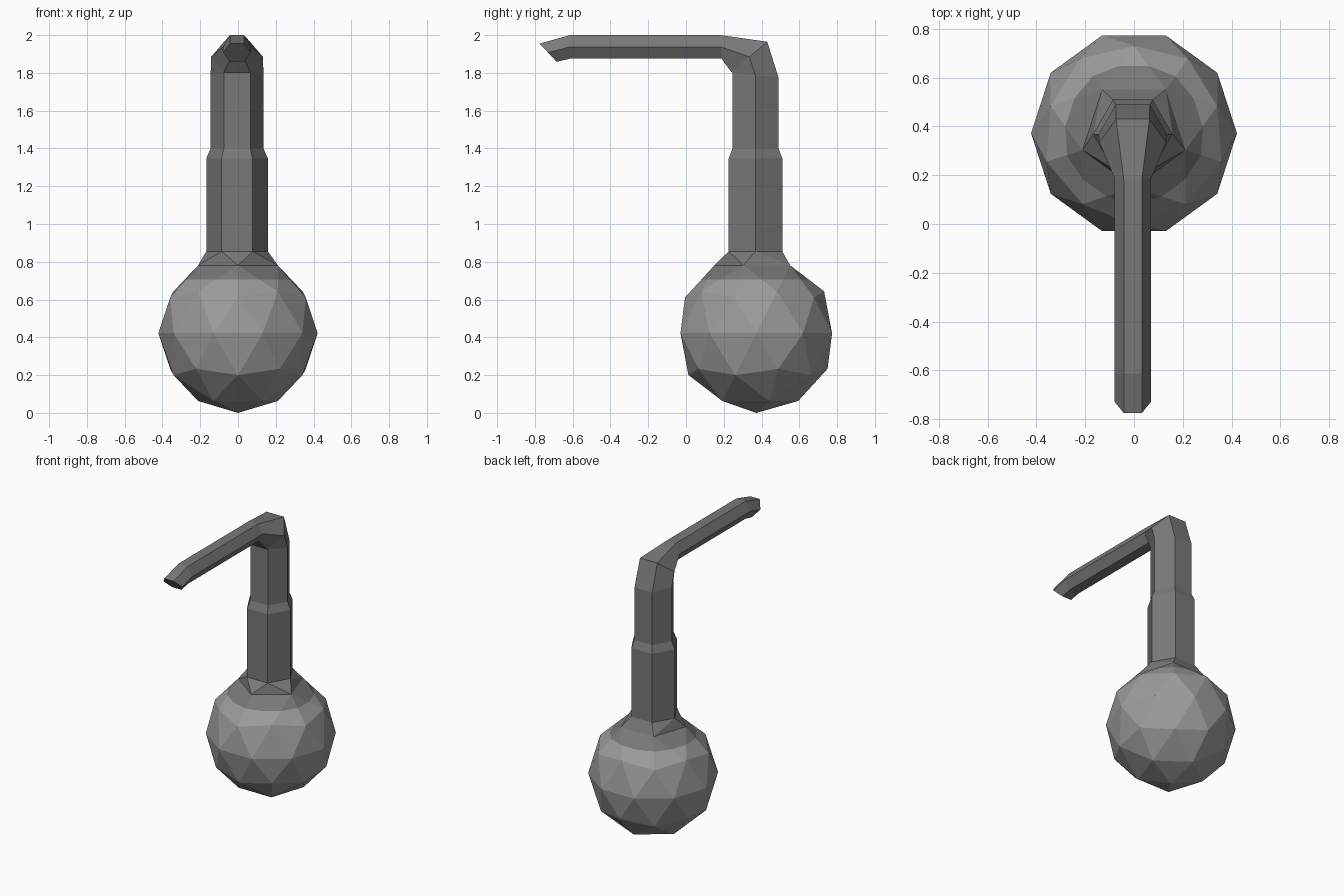
import bpy, bmesh, math
from mathutils import Vector, Matrix

if "Cube" in bpy.data.objects:
    bpy.data.objects.remove(bpy.data.objects["Cube"])

CX = -0.005            # neck and arm sit a hair off centre
BALL_R = 0.422
BALL_Y = 0.372


def material(name, v):
    m = bpy.data.materials.new(name)
    m.diffuse_color = (v, v, v, 1)
    m.use_nodes = True
    m.node_tree.nodes["Principled BSDF"].inputs["Base Color"].default_value = m.diffuse_color
    return m


light = material("light grey", 0.33)
dark = material("dark grey", 0.19)


def finish(bm, name, mats):
    bmesh.ops.recalc_face_normals(bm, faces=bm.faces[:])
    me = bpy.data.meshes.new(name)
    bm.to_mesh(me)
    bm.free()
    ob = bpy.data.objects.new(name, me)
    for m in mats:
        me.materials.append(m)
    bpy.context.collection.objects.link(ob)
    return ob


def hex_ring(y, z, vy, vz, r):
    """Hexagon with corners on x; (vy, vz) runs from centre to one flat side."""
    c = Vector((CX, y, z))
    up = Vector((0, vy, vz))
    x = Vector((r, 0, 0))
    return [c + x, c + x / 2 + up, c - x / 2 + up,
            c - x, c - x / 2 - up, c + x / 2 - up]


# Neck, bend and arm: y, z, side vector, radius
RINGS = [
    (0.368, 0.855, 0.142, 0, 0.163),
    (0.368, 1.347, 0.142, 0, 0.163),
    (0.368, 1.40, 0.122, 0, 0.14),
    (0.368, 1.788, 0.122, -0.013, 0.14),
    (0.335, 1.885, 0.095, 0.08, 0.137),
    (0.185, 1.9375, -0.003, 0.0625, 0.074),
    (-0.615, 1.9375, 0, 0.0625, 0.074),
    (-0.73, 1.907, -0.045, 0.048, 0.074),
]

# Ball: low-poly sphere with its top point removed and a dark cap
bm = bmesh.new()
place = Matrix.Translation((0, BALL_Y, BALL_R)) @ Matrix.Rotation(-math.pi / 2, 4, 'Z')
bmesh.ops.create_icosphere(bm, subdivisions=2, radius=BALL_R, matrix=place)
top = max(bm.verts, key=lambda v: v.co.z)
bmesh.ops.delete(bm, geom=[top], context='VERTS')
rim = [v.co.copy() for v in bm.verts if v.co.z > 0.77]
bmesh.ops.bisect_plane(bm, geom=bm.verts[:] + bm.edges[:] + bm.faces[:],
                       plane_co=(0, 0, 0.707), plane_no=(0, 0, 1))
for f in bm.faces:
    f.material_index = 1 if f.calc_center_median().z > 0.707 else 0
finish(bm, "ball", [light, dark])

# Collar: joins the five-sided rim of the ball to the six-sided neck
bm = bmesh.new()
pts = [bm.verts.new(p) for p in rim + hex_ring(*RINGS[0])]
bmesh.ops.convex_hull(bm, input=pts)
# drop the hidden flat ends
flat = [f for f in bm.faces if abs(f.normal.z) > 0.99]
bmesh.ops.delete(bm, geom=flat, context='FACES')
finish(bm, "collar", [dark])

# Bent tube: loft through the hexagons
bm = bmesh.new()
loops = [[bm.verts.new(p) for p in hex_ring(*r)] for r in RINGS]
for a, b in zip(loops, loops[1:]):
    for i in range(6):
        j = (i + 1) % 6
        bm.faces.new((a[i], a[j], b[j], b[i]))
bm.faces.new(loops[0])
bm.faces.new(loops[-1])
finish(bm, "neck_and_arm", [dark])
